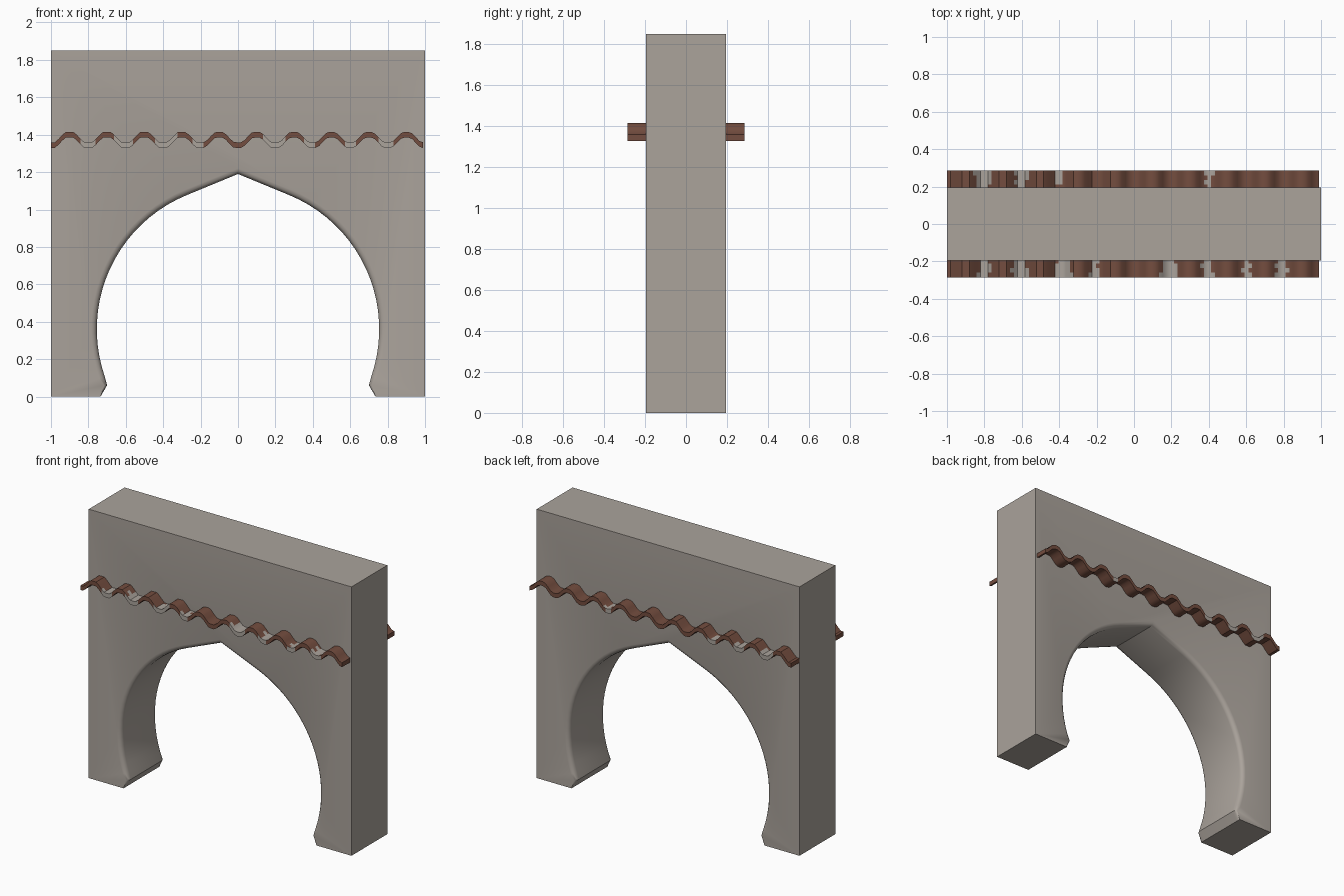
import bpy, bmesh, math

if "Cube" in bpy.data.objects:
    bpy.data.objects.remove(bpy.data.objects["Cube"])


def material(name, rgb):
    m = bpy.data.materials.new(name)
    m.diffuse_color = (*rgb, 1)
    m.use_nodes = True
    m.node_tree.nodes["Principled BSDF"].inputs["Base Color"].default_value = m.diffuse_color
    return m


stone = material("warm grey stone", (0.405, 0.367, 0.33))
clay = material("red brown clay", (0.175, 0.075, 0.05))


def finish(name, bm, mats, angle):
    bmesh.ops.recalc_face_normals(bm, faces=bm.faces)
    me = bpy.data.meshes.new(name)
    bm.to_mesh(me)
    bm.free()
    for m in mats:
        me.materials.append(m)
    me.shade_smooth()
    me.set_sharp_from_angle(angle=math.radians(angle))
    ob = bpy.data.objects.new(name, me)
    bpy.context.collection.objects.link(ob)
    return ob


# Wall with pointed horseshoe opening and softly rounded arch edges
D, H, ROUND = 0.195, 1.85, 0.03
CX, CZ, R = -0.02, 0.36, 0.775


def half_arch(off):
    """Right half of the opening, foot to just below the apex."""
    pts = [(0.735, 0.0), (0.70 + off * 0.5, 0.06)]
    a0, a1, n = math.radians(-19), math.radians(68), 20
    for i in range(n + 1):
        a = a0 + (a1 - a0) * i / n
        pts.append((CX + (R + off) * math.cos(a), CZ + (R + off) * math.sin(a)))
    return pts


def outline(off):
    right = half_arch(off)
    left = [(-x, z) for x, z in reversed(right)]
    return right + [(0, 1.19 + off)] + left + [(-1, 0), (-1, H), (1, H), (1, 0)]


layers = []
for i in range(4):
    a = math.radians(30 * i)
    layers.append((-D + ROUND * (1 - math.cos(a)), ROUND * (1 - math.sin(a))))
layers += [(-y, o) for y, o in reversed(layers)]
n_out = 4
bm = bmesh.new()
loops = []
for y, off in layers:
    pts = outline(off)
    # the outer box corners stay square on the end layers
    loops.append([bm.verts.new((x, y, z)) for x, z in pts])
n = len(loops[0])
for a, b in zip(loops, loops[1:]):
    for i in range(n):
        j = (i + 1) % n
        bm.faces.new((a[i], a[j], b[j], b[i]))
bm.faces.new(loops[0])
bm.faces.new(loops[-1])
finish("arch_wall", bm, [stone], 40)


# Wavy tile ledges, one on each face of the wall
def wave(x):
    """Trapezoid-like wave, period 0.2, crests at -0.9, -0.7 ..."""
    c = math.cos(2 * math.pi * (x + 0.9) / 0.2)
    return 1.372 + 0.028 * max(-1, min(1, c * 1.25))


def ledge(name, side, patches):
    cols, rows, half = 100, 4, 0.015
    xs = [-1 + 1.99 * i / cols for i in range(cols + 1)]
    ys = [side * (D - 0.01 + 0.1 * j / rows) for j in range(rows + 1)]
    bm = bmesh.new()
    grids = [[[bm.verts.new((x, y, wave(x) + s * half)) for y in ys] for x in xs]
             for s in (1, -1)]
    top, bot = grids

    def worn(i, j):
        x = (xs[i] + xs[i + 1]) / 2
        wob = 0.008 * math.sin(j * 2.3 + i)
        return int(not any(abs(x - c) < w * (0.7 + 0.15 * j) + wob
                           for c, w in patches))

    def quad(vs, mat):
        bm.faces.new(vs).material_index = mat

    for i in range(cols):
        for j in range(rows):
            for g, mat in ((top, worn(i, j)), (bot, 1)):
                quad((g[i][j], g[i + 1][j], g[i + 1][j + 1], g[i][j + 1]), mat)
        for j in (0, rows):
            quad((top[i][j], top[i + 1][j], bot[i + 1][j], bot[i][j]),
                 worn(i, j))
    for i in (0, cols):
        for j in range(rows):
            quad((top[i][j], top[i][j + 1], bot[i][j + 1], bot[i][j]), 1)
    finish(name, bm, [stone, clay], 35)


ledge("front_tile_ledge", -1, [(-0.8, 0.03), (-0.61, 0.04), (-0.38, 0.045),
                               (-0.21, 0.02), (0.19, 0.04), (0.39, 0.025),
                               (0.6, 0.02), (0.79, 0.03)])
ledge("back_tile_ledge", 1, [(-0.81, 0.04), (-0.6, 0.03), (-0.4, 0.02),
                             (0.4, 0.02)])
